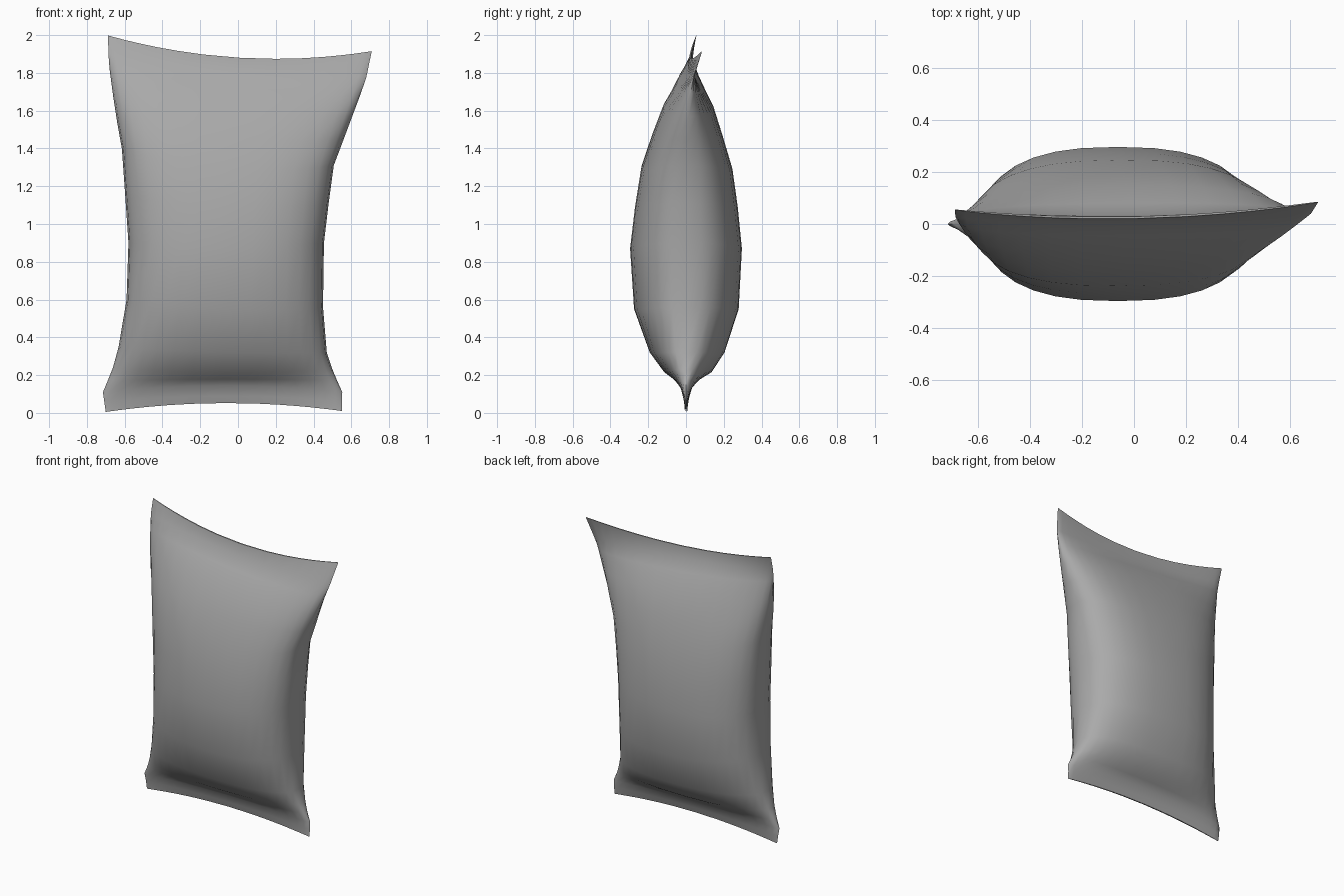
import bpy, bmesh, math

# Bag stations, bottom to top:
# left x, right x, z at left / centre / right, half depth, y at left / centre / right
ROWS = [
    (-0.700, 0.550, 0.005, 0.052, 0.010, 0.004, 0.005, 0.000, -0.005),
    (-0.708, 0.550, 0.060, 0.090, 0.060, 0.016, 0.005, 0.000, 0.000),
    (-0.715, 0.552, 0.110, 0.145, 0.110, 0.034, 0.000, 0.003, 0.000),
    (-0.690, 0.525, 0.170, 0.178, 0.170, 0.070, 0.000, 0.005, 0.000),
    (-0.662, 0.500, 0.240, 0.215, 0.230, 0.125, 0.000, 0.010, 0.000),
    (-0.632, 0.470, 0.350, 0.320, 0.320, 0.198, 0.000, 0.006, 0.000),
    (-0.590, 0.450, 0.600, 0.550, 0.560, 0.277, 0.000, 0.002, 0.000),
    (-0.580, 0.455, 0.900, 0.870, 0.900, 0.296, 0.000, 0.000, 0.000),
    (-0.597, 0.480, 1.150, 1.090, 1.110, 0.272, 0.000, 0.002, 0.000),
    (-0.615, 0.507, 1.400, 1.290, 1.310, 0.242, 0.000, 0.004, 0.005),
    (-0.640, 0.560, 1.540, 1.460, 1.450, 0.188, 0.000, 0.008, 0.010),
    (-0.660, 0.605, 1.670, 1.610, 1.570, 0.135, 0.005, 0.013, 0.015),
    (-0.680, 0.650, 1.820, 1.730, 1.690, 0.062, 0.015, 0.018, 0.025),
    (-0.686, 0.680, 1.900, 1.805, 1.780, 0.014, 0.028, 0.022, 0.040),
    (-0.688, 0.708, 1.998, 1.880, 1.915, 0.004, 0.055, 0.025, 0.085),
]
SIDES = 32
FULLNESS = 0.8  # 1 is a plain ellipse, lower is plumper


def bend(left, mid, right, u):
    """Parabola through three values at u = -1, 0, 1."""
    return mid + (right - left) / 2 * u + ((left + right) / 2 - mid) * u * u


def plump(value):
    return math.copysign(abs(value) ** FULLNESS, value)


bm = bmesh.new()

# Plump oval rings, flattened into a seam at both ends
rings = []
for xl, xr, zl, zc, zr, depth, yl, yc, yr in ROWS:
    ring = []
    for i in range(SIDES):
        a = 2 * math.pi * i / SIDES
        u = plump(math.cos(a))
        x = (xl + xr) / 2 + (xr - xl) / 2 * u
        y = bend(yl, yc, yr, u) + depth * plump(math.sin(a))
        ring.append(bm.verts.new((x, y, bend(zl, zc, zr, u))))
    rings.append(ring)

# Skin between rings
for low, high in zip(rings, rings[1:]):
    for i in range(SIDES):
        j = (i + 1) % SIDES
        bm.faces.new((low[i], low[j], high[j], high[i]))

# Close the thin seam ends with strips from front to back
for ring in (rings[0], rings[-1]):
    for i in range(SIDES // 2):
        quad = [ring[i], ring[i + 1], ring[-i - 1], ring[-i % SIDES]]
        bm.faces.new(list(dict.fromkeys(quad)))

bmesh.ops.recalc_face_normals(bm, faces=bm.faces)
mesh = bpy.data.meshes.new("snack_bag")
bm.to_mesh(mesh)
bm.free()

# Dark grey foil
foil = bpy.data.materials.new("dark_foil")
foil.diffuse_color = (0.4, 0.4, 0.4, 1)
mesh.materials.append(foil)

bag = bpy.data.objects.new("snack_bag", mesh)
bpy.context.collection.objects.link(bag)
bpy.context.view_layer.objects.active = bag
bag.select_set(True)
bpy.ops.object.shade_smooth_by_angle(angle=math.radians(60))
